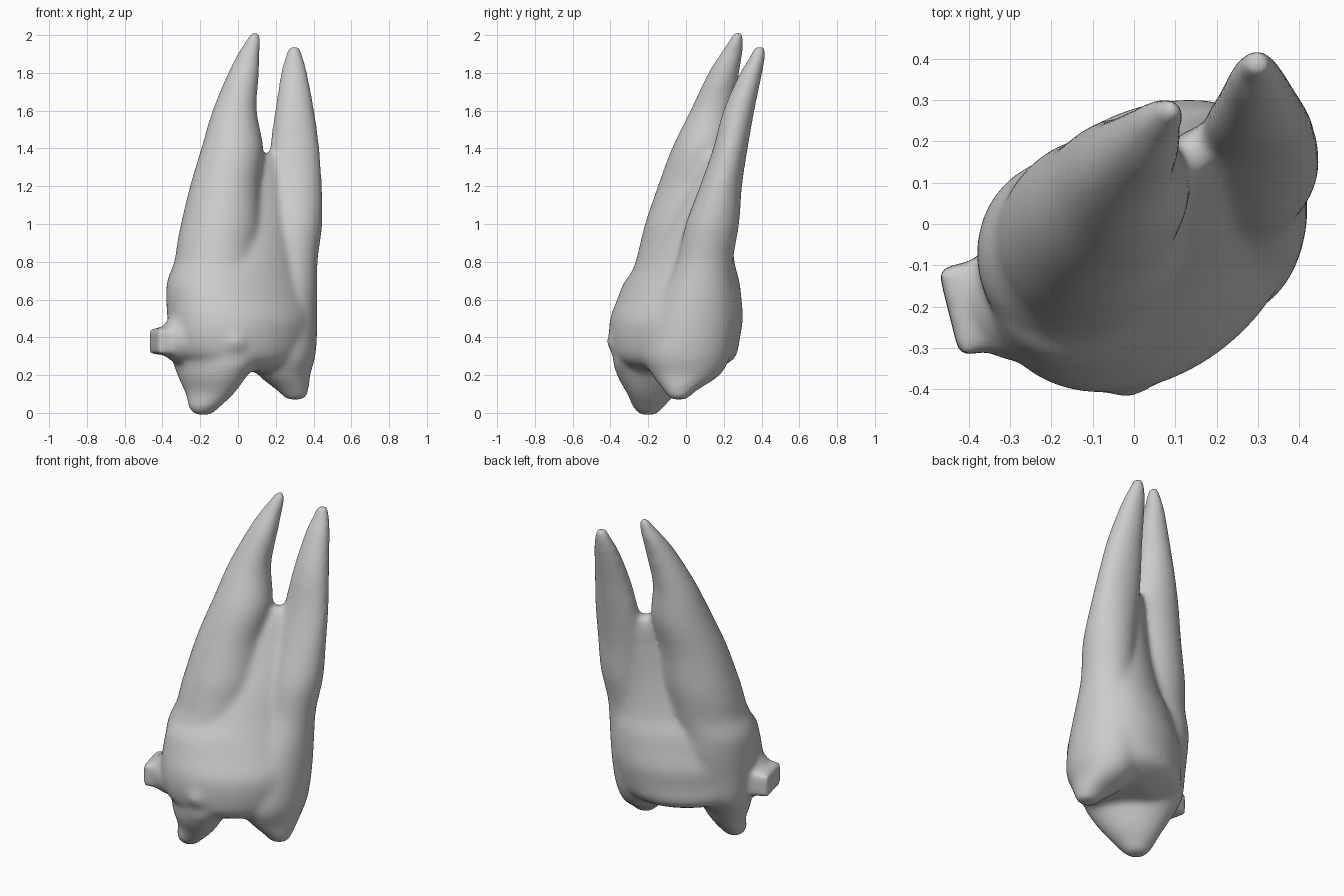
import bpy, bmesh, math
from mathutils import Matrix, Vector

old = bpy.data.objects.get("Cube")
if old:
    bpy.data.objects.remove(old, do_unlink=True)

SIDES = 40
bm = bmesh.new()


def smooth_rings(rings, steps=4):
    """Curve smoothly through the given rings."""
    pts = [Vector(r) for r in rings]
    out = []
    for i in range(len(pts) - 1):
        p, q = pts[i], pts[i + 1]
        m = (q - pts[max(i - 1, 0)]) / 2
        n = (pts[min(i + 2, len(pts) - 1)] - p) / 2
        for k in range(steps):
            t = k / steps
            h = t * t * (3 - 2 * t)
            out.append(p * (1 - h) + q * h + m * t * (1 - t) ** 2 - n * t * t * (1 - t))
    return out + [pts[-1]]


def loft(rings, tilt=0):
    """Closed shell through oval rings (z, x, y, long radius, short radius)."""
    c, s = math.cos(math.radians(tilt)), math.sin(math.radians(tilt))
    loops = []
    for z, x, y, a, b in smooth_rings(rings):
        loop = []
        for i in range(SIDES):
            t = math.tau * i / SIDES
            u, v = a * math.cos(t), b * math.sin(t)
            loop.append(bm.verts.new((x + u * c - v * s, y + u * s + v * c, z)))
        loops.append(loop)
    for low, high in zip(loops, loops[1:]):
        for i in range(SIDES):
            j = (i + 1) % SIDES
            bm.faces.new((low[i], low[j], high[j], high[i]))
    bm.faces.new(loops[0][::-1])
    bm.faces.new(loops[-1])


# Large root and its broad cusp
loft([(-.012, -.185, -.2, .045, .04), (.03, -.18, -.2, .09, .075),
      (.1, -.15, -.185, .15, .1), (.2, -.135, -.18, .22, .145),
      (.3, -.12, -.155, .275, .18), (.45, -.13, -.11, .255, .225),
      (.6, -.135, -.085, .25, .24), (.7, -.14, -.07, .24, .23),
      (.8, -.115, -.045, .225, .22), (.9, -.105, -.025, .22, .215),
      (1.0, -.09, -.005, .215, .21), (1.2, -.07, .035, .185, .185),
      (1.4, -.03, .09, .165, .165), (1.6, -.018, .14, .118, .118),
      (1.8, .03, .2, .083, .083), (1.9, .056, .24, .06, .06),
      (1.97, .08, .265, .04, .04), (2.015, .091, .277, .025, .025)], 135)

# Small root and its cusp
loft([(.07, .305, -.04, .05, .045), (.12, .29, -.03, .085, .09),
      (.2, .245, .0, .137, .18), (.3, .23, .005, .18, .23),
      (.45, .22, .03, .2, .235), (.6, .25, .06, .17, .2),
      (.8, .275, .1, .147, .15), (1.0, .3, .14, .147, .142),
      (1.2, .3, .185, .145, .112), (1.4, .3, .235, .132, .092),
      (1.6, .3, .28, .105, .083), (1.8, .297, .345, .071, .06),
      (1.88, .297, .377, .05, .042), (1.94, .297, .39, .03, .03)])

# Crown body rising into the web that joins the roots
loft([(.22, .05, -.06, .19, .16), (.25, .035, -.06, .29, .24),
      (.3, .01, -.06, .365, .3), (.4, .02, -.06, .405, .31),
      (.5, .025, -.05, .415, .31), (.6, .025, -.035, .41, .275),
      (.7, .025, -.02, .39, .24), (.8, .06, .01, .32, .195),
      (1.0, .11, .07, .22, .135), (1.2, .13, .125, .17, .085),
      (1.3, .14, .155, .12, .065), (1.375, .147, .175, .06, .04)], 37)

# Blunt ridge on the front of the crown
loft([(.24, -.04, -.29, .04, .04), (.34, -.02, -.325, .085, .085),
      (.42, -.02, -.325, .085, .085), (.56, -.02, -.27, .06, .06)])

# Side nub, with a rounded foot that blends into the crown
turn = Matrix.Rotation(math.radians(14), 4, 'Z')
bmesh.ops.create_cube(bm, size=1, matrix=Matrix.Translation((-.385, -.2, .38))
                      @ turn @ Matrix.Diagonal((.13, .22, .14, 1)))
bmesh.ops.create_icosphere(bm, subdivisions=3, radius=1,
                           matrix=Matrix.Translation((-.31, -.195, .39))
                           @ turn @ Matrix.Diagonal((.1, .14, .13, 1)))

bmesh.ops.recalc_face_normals(bm, faces=bm.faces)
mesh = bpy.data.meshes.new("tooth")
bm.to_mesh(mesh)
bm.free()
tooth = bpy.data.objects.new("tooth", mesh)
bpy.context.scene.collection.objects.link(tooth)

# Fuse the shells and soften the joins
remesh = tooth.modifiers.new("fuse", 'REMESH')
remesh.mode = 'VOXEL'
remesh.voxel_size = .013
remesh.use_smooth_shade = True
soften = tooth.modifiers.new("soften", 'SMOOTH')
soften.factor = .5
soften.iterations = 26

# Plain grey surface
grey = bpy.data.materials.new("plain grey")
grey.use_nodes = True
colour = (.6, .6, .6, 1)
grey.diffuse_color = colour
grey.node_tree.nodes["Principled BSDF"].inputs["Base Color"].default_value = colour
mesh.materials.append(grey)
for face in mesh.polygons:
    face.use_smooth = True
